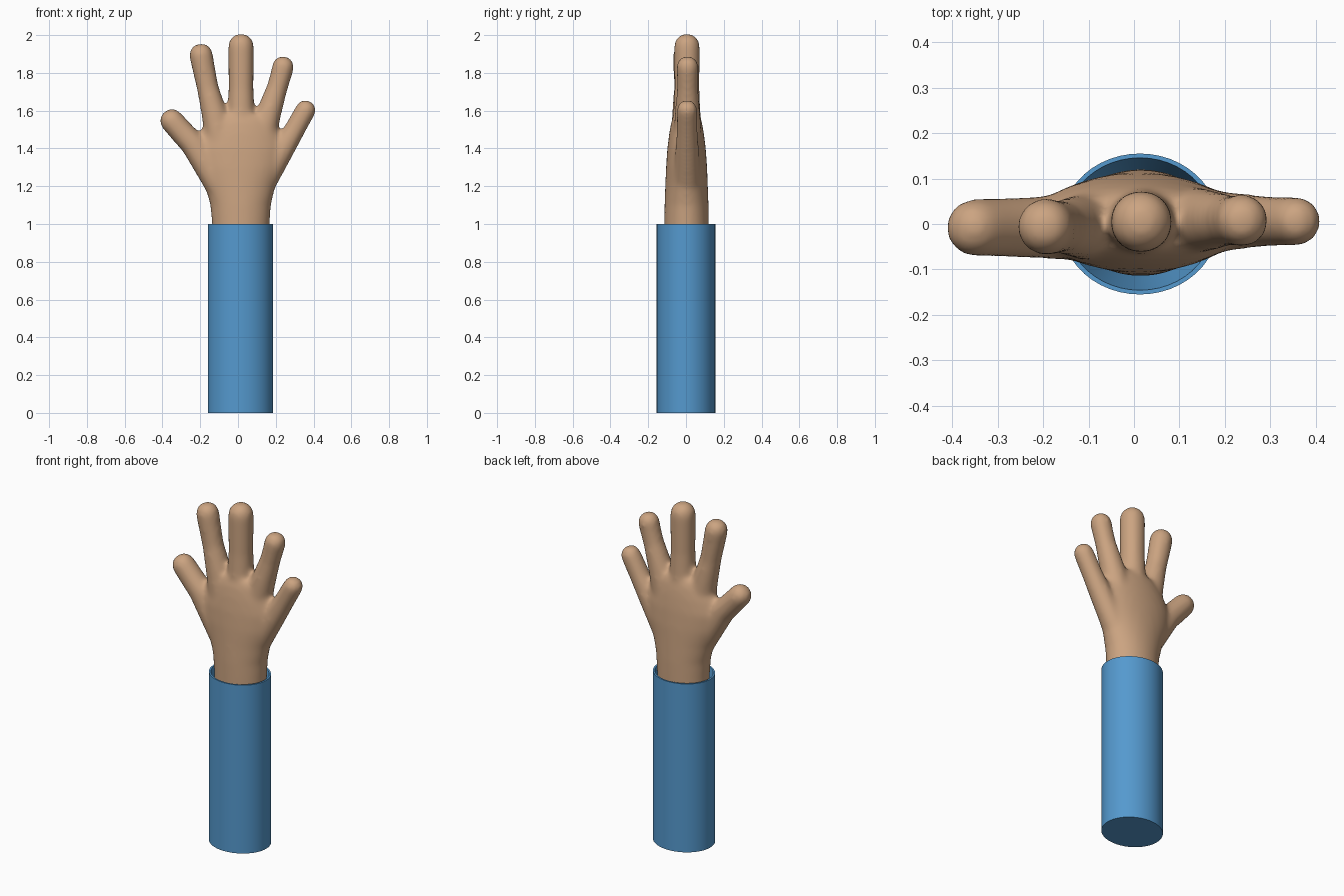
import bpy, bmesh, math
from mathutils import Vector

if "Cube" in bpy.data.objects:
    bpy.data.objects.remove(bpy.data.objects["Cube"])


def material(name, color):
    m = bpy.data.materials.new(name)
    m.diffuse_color = color
    m.use_nodes = True
    m.node_tree.nodes["Principled BSDF"].inputs["Base Color"].default_value = m.diffuse_color
    return m


def loft(bm, rings, n=32):
    """Closed skin over rings given as (centre, side axis, depth)."""
    loops = []
    for c, side, depth in rings:
        loops.append([bm.verts.new(c + side * math.cos(a) + Vector((0, depth * math.sin(a), 0)))
                      for a in (2 * math.pi * i / n for i in range(n))])
    for a, b in zip(loops, loops[1:]):
        for i in range(n):
            bm.faces.new((a[i], a[(i + 1) % n], b[(i + 1) % n], b[i]))
    bm.faces.new(loops[0][::-1])
    bm.faces.new(loops[-1])


def finger(bm, y, points):
    """Tapered tube through (x, z, radius) points with a rounded tip."""
    p = [Vector((x, y, z)) for x, z, r in points]
    rings = []
    for i, (x, z, r) in enumerate(points):
        d = (p[min(i + 1, len(p) - 1)] - p[max(i - 1, 0)]).normalized()
        rings.append((p[i], Vector((d.z, 0, -d.x)) * r, r))
    for k in range(1, 8):
        a = k * math.pi / 2 / 7.3
        s = r * math.cos(a) ** 0.85
        rings.append((p[-1] + d * r * math.sin(a), Vector((d.z, 0, -d.x)) * s, s))
    loft(bm, rings)


def make_object(name, bm, mat):
    bmesh.ops.recalc_face_normals(bm, faces=bm.faces)
    me = bpy.data.meshes.new(name)
    bm.to_mesh(me)
    bm.free()
    me.materials.append(mat)
    ob = bpy.data.objects.new(name, me)
    bpy.context.collection.objects.link(ob)
    bpy.context.view_layer.objects.active = ob
    ob.select_set(True)
    return ob


skin = material("skin", (0.60, 0.37, 0.22, 1))
blue = material("sleeve_blue", (0.09, 0.32, 0.62, 1))

# Sleeve: outer wall, thin rim, inner wall narrowing towards the wrist
bm = bmesh.new()
profile = [(1.0, 0.0), (1.0, 1.0), (0.94, 1.0), (0.88, 0.95), (0.70, 0.80)]
loft(bm, [(Vector((0.013, 0, z)), Vector((0.173 * s, 0, 0)), 0.155 * s) for s, z in profile], 48)
make_object("sleeve", bm, blue)
bpy.ops.object.shade_smooth_by_angle(angle=math.radians(35))
bpy.ops.object.select_all(action='DESELECT')

# Palm and wrist: z, left edge, right edge, half depth
bm = bmesh.new()
palm = [(0.86, -0.135, 0.162, 0.118), (1.0, -0.138, 0.168, 0.118), (1.1, -0.147, 0.175, 0.117),
        (1.2, -0.175, 0.198, 0.113), (1.3, -0.215, 0.235, 0.109), (1.4, -0.23, 0.245, 0.102),
        (1.48, -0.205, 0.225, 0.092), (1.54, -0.17, 0.195, 0.081), (1.58, -0.14, 0.17, 0.066)]
loft(bm, [(Vector(((l + r) / 2, 0.003, z)), Vector(((r - l) / 2, 0, 0)), d) for z, l, r, d in palm])

# Thumb, index, middle, ring and little finger
finger(bm, -0.008, [(-0.10, 1.20, 0.072), (-0.235, 1.42, 0.068), (-0.30, 1.49, 0.065), (-0.349, 1.545, 0.064)])
finger(bm, -0.006, [(-0.08, 1.35, 0.08), (-0.124, 1.58, 0.069), (-0.16, 1.72, 0.058),
                    (-0.183, 1.83, 0.061), (-0.195, 1.893, 0.063)])
finger(bm, 0.005, [(0.016, 1.35, 0.09), (0.016, 1.58, 0.073), (0.016, 1.72, 0.067), (0.016, 1.938, 0.069)])
finger(bm, 0.008, [(0.10, 1.36, 0.08), (0.160, 1.58, 0.068), (0.207, 1.72, 0.056),
                   (0.228, 1.79, 0.057), (0.238, 1.830, 0.059)])
finger(bm, 0.006, [(0.12, 1.20, 0.072), (0.235, 1.39, 0.062), (0.30, 1.50, 0.056), (0.357, 1.602, 0.055)])

# Fuse into one smooth hand
hand = make_object("hand", bm, skin)
fuse = hand.modifiers.new("fuse", 'REMESH')
fuse.mode = 'VOXEL'
fuse.voxel_size = 0.011
fuse.use_smooth_shade = True
soft = hand.modifiers.new("soften", 'SMOOTH')
soft.factor = 0.5
soft.iterations = 22
